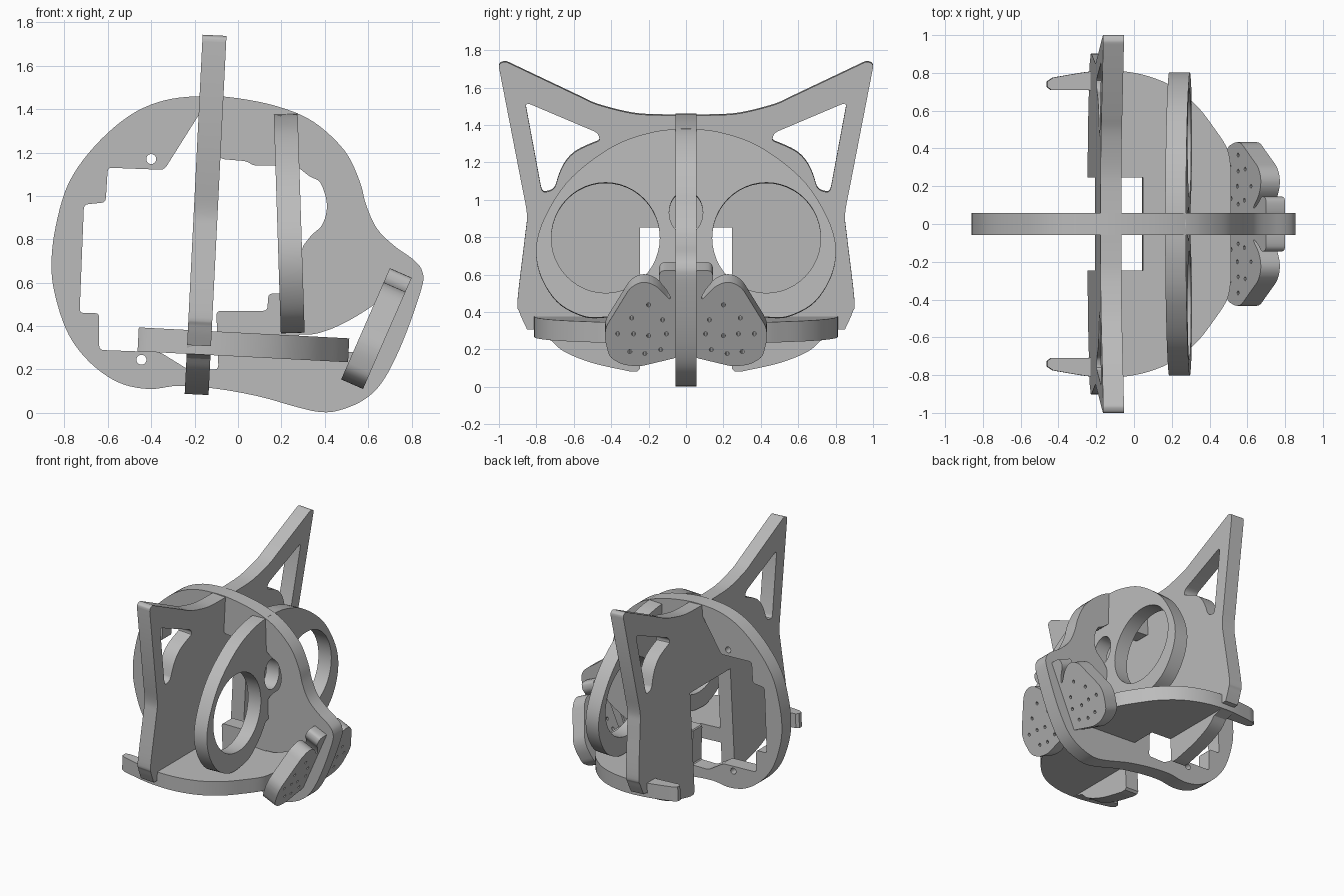
import bpy, bmesh, math
from mathutils import Vector, Matrix

cube = bpy.data.objects.get("Cube")
if cube:
    bpy.data.objects.remove(cube, do_unlink=True)

grey = bpy.data.materials.new("plain grey")
grey.use_nodes = True
grey.diffuse_color = (0.5, 0.5, 0.5, 1)
grey.node_tree.nodes["Principled BSDF"].inputs["Base Color"].default_value = (0.5, 0.5, 0.5, 1)


def smooth(points, closed=False, steps=5):
    """Curve passing through all the points."""
    p = [Vector(q) for q in points]
    p = [p[-1]] + p + p[:2] if closed else [p[0]] + p + [p[-1]]
    out = []
    for a, b, c, d in zip(p, p[1:], p[2:], p[3:]):
        for i in range(steps):
            t = i / steps
            out.append(b + (c - a) * t / 2 + (a * 2 - b * 5 + c * 4 - d) * t * t / 2
                       + (b * 3 - a - c * 3 + d) * t ** 3 / 2)
    return out if closed else out + [p[-1]]


def rounded(points, r):
    """Closed polygon with its corners rounded off."""
    p = [Vector(q) for q in points]
    out = []
    for i, b in enumerate(p):
        a, c = p[i - 1], p[(i + 1) % len(p)]
        s = b + (a - b) * min(r / (a - b).length, 0.45)
        e = b + (c - b) * min(r / (c - b).length, 0.45)
        for t in (0, 0.33, 0.67, 1):
            out.append(s * (1 - t) ** 2 + b * 2 * t * (1 - t) + e * t * t)
    return out


def ring(x, y, rx, ry, n):
    turns = [math.tau * i / n for i in range(n)]
    return [(x + rx * math.cos(a), y + ry * math.sin(a)) for a in turns]


def flip(points):
    return [(-q[0], q[1]) for q in reversed(points)]


def mirrored(half):
    """Whole outline from a half that starts and ends on the middle line."""
    return list(half) + flip(half[1:-1])


def plate(name, loops, u, v, origin, half_thickness=0.055):
    """Flat sheet from outlines and holes given in hundredths of a unit."""
    curve = bpy.data.curves.new(name, "CURVE")
    curve.dimensions = "2D"
    curve.fill_mode = "BOTH"
    curve.extrude = half_thickness
    for loop in loops:
        spline = curve.splines.new("POLY")
        spline.points.add(len(loop) - 1)
        for point, q in zip(spline.points, loop):
            point.co = (q[0] / 100, q[1] / 100, 0, 1)
        spline.use_cyclic_u = True
    obj = bpy.data.objects.new(name, curve)
    bpy.context.collection.objects.link(obj)
    bpy.ops.object.select_all(action="DESELECT")
    obj.select_set(True)
    bpy.context.view_layer.objects.active = obj
    bpy.ops.object.convert(target="MESH")
    obj = bpy.context.view_layer.objects.active
    u, v = Vector(u), Vector(v)
    n = u.cross(v).normalized()
    place = Matrix((u, v, n)).transposed().to_4x4()
    place.translation = origin
    bm = bmesh.new()
    bm.from_mesh(obj.data)
    bmesh.ops.transform(bm, matrix=place, verts=bm.verts)
    bmesh.ops.remove_doubles(bm, verts=bm.verts, dist=0.0001)
    bmesh.ops.recalc_face_normals(bm, faces=bm.faces)
    bm.to_mesh(obj.data)
    bm.free()
    obj.data.materials.clear()
    obj.data.materials.append(grey)
    bpy.ops.object.shade_smooth_by_angle(angle=math.radians(30))
    return obj


ACROSS = (0, 1, 0)

# Upright plate along the middle, seen from the side
profile = smooth([(-16, 146), (0, 145), (19, 141), (35, 134), (49, 121), (56, 107), (59, 96),
                  (64, 85), (72, 77), (81, 70.5), (85, 65), (84.5, 57), (76, 33), (67, 15),
                  (58, 6), (46, 1), (37, 0.5), (26, 3), (10, 7.5), (-9, 11), (-27, 12.5),
                  (-41, 11), (-55, 14), (-68, 23), (-78, 36), (-84, 53), (-86, 68), (-84, 86),
                  (-78, 106), (-66, 123), (-50, 137), (-34, 144)], closed=True)
bridge = smooth([(28, 113), (33, 109), (38, 106), (41, 96), (39, 87), (34, 82), (30, 77)])
opening = rounded([(-17, 139), (-8, 117), (4, 116), (7, 114), (16, 114)] + bridge
                  + [(25, 55), (14, 55), (13.5, 47), (-10, 47), (-9, 20), (-23, 20), (-36, 28),
                     (-64, 29), (-64, 46), (-73, 46), (-71, 96), (-61, 97), (-60, 113), (-34, 112)], 2)
mouth = smooth([(28, 36), (36, 36.5), (46, 40), (57, 46), (67, 53)]) + [(58, 36), (55, 28), (30, 29)]
plate("profile_plate", [profile, opening, mouth, ring(-40, 117, 2.3, 2.3, 20),
                        ring(-44.5, 24.5, 2.3, 2.3, 20)], (1, 0, 0), (0, 0, 1), (0, 0, 0), 0.057)

# Crosswise plate with the ears and cheeks
ears = (smooth([(0, 145.5), (15, 145.5), (29, 146.5), (47, 151), (56, 155)])
        + smooth([(95, 173.5), (97, 174), (99.5, 173), (100, 171)])
        + smooth([(87, 104), (85, 92), (86, 81), (90, 47), (89, 40), (85, 31)])
        + [(81, 31), (80, 27)]
        + smooth([(72, 25), (65, 19), (50, 13), (30, 8.5)])
        + [(26, 8.5), (24.5, 10), (24.5, 85.5), (0, 85.5)])
ear_hole = rounded([(86, 152.5), (77, 104), (72, 105)]
                   + smooth([(70, 107), (66, 118), (59, 126), (46, 132)]) + [(47, 136)], 3)
plate("ear_plate", [mirrored(ears), ear_hole, flip(ear_hole)],
      ACROSS, (0.05, 0, 1), (-0.195, 0, 0))

# Crosswise plate with the eye openings
eyes = (smooth([(0, 138), (18, 136), (39, 128.5), (61, 112), (74, 93.5), (80, 76), (78, 60),
                (69, 45.5), (56, 38), (45, 37), (30, 40), (17, 50), (9, 60)]) + [(0, 62)])
eye_hole = ring(43, 79.5, 29, 29.5, 48)
plate("eye_plate", [mirrored(eyes), eye_hole, flip(eye_hole), ring(0, 93, 9, 11.5, 32)],
      ACROSS, (-0.032, 0, 1), (0.264, 0, 0))

# Nearly level jaw plate with two rear prongs
jaw = ([(0, 51)]
       + smooth([(30, 51), (40, 49), (51, 42), (63.5, 32), (74, 18), (80, 0), (81, -20), (77.5, -43)])
       + [(75.5, -46), (72.5, -46), (71, -44), (71, -24), (69, -21), (24.5, -21),
          (24.5, 4.5), (0, 4.5)])
plate("jaw_plate", [mirrored(jaw)], ACROSS, (1, 0, -0.052), (0, 0, 0.315))

# Sloping nose and whisker pads
pad = rounded([(4, 64.5), (13, 64.5), (14.5, 62), (14.5, 58.5), (11, 55), (8, 49.5), (9, 49),
               (15, 55.5), (20, 58), (25, 58), (30, 55), (38, 42), (43, 34), (43.5, 28),
               (41, 18), (34, 14), (25, 13), (4, 18)], 3)
pores = [ring(y, z, 1.1, 1.1, 10) for y, z in
         [(29, 39), (20, 46), (12.5, 38), (36.5, 30.5), (28, 30.5), (20, 29.5),
          (10.5, 30.5), (30, 21), (22, 20), (13.5, 22)]]
for side, u in (("left", ACROSS), ("right", (0, -1, 0))):
    plate(side + "_whisker_pad", [pad] + pores, u, (0.4375, 0, 1), (0.468, 0, 0))
